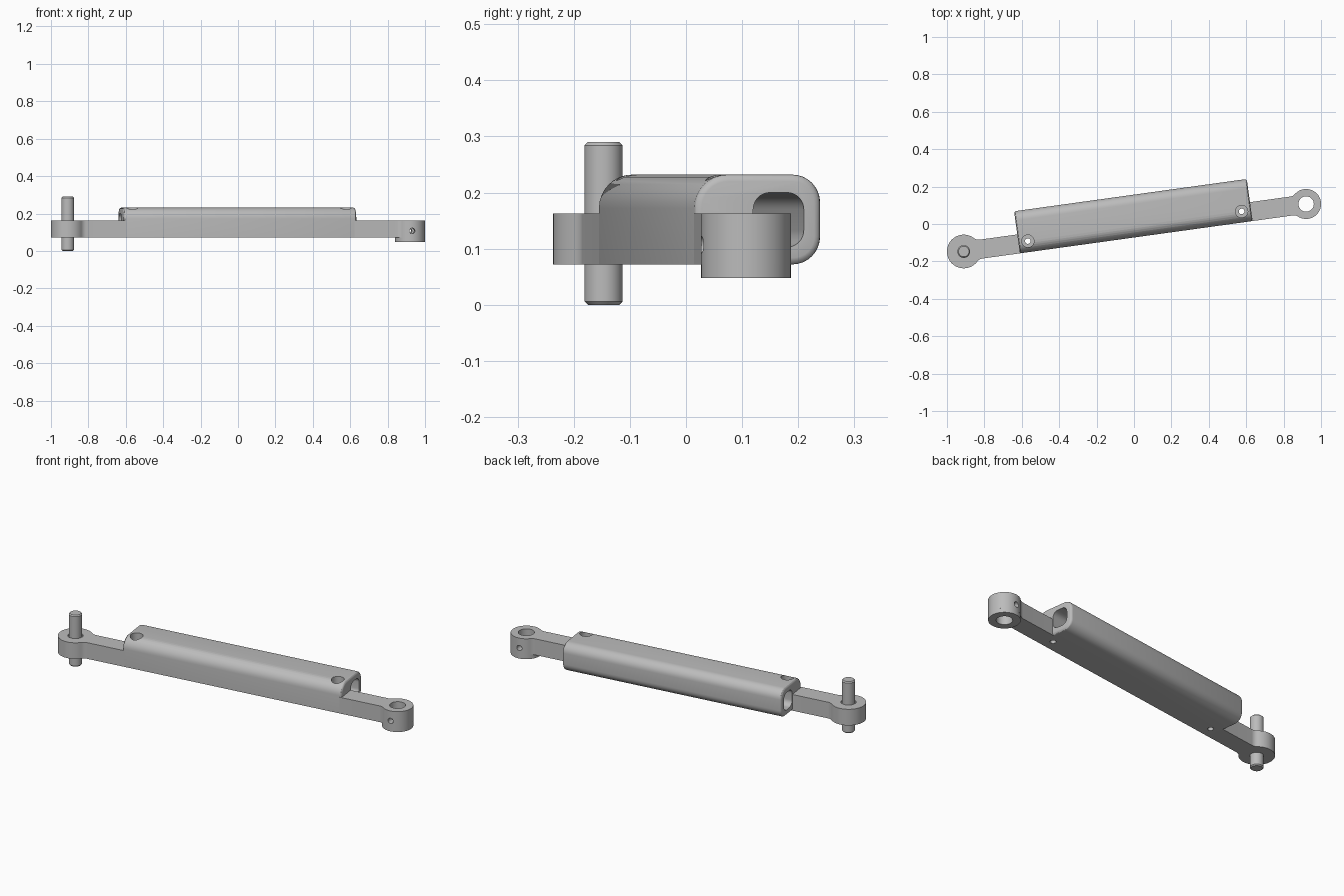
import bpy, bmesh, math
from math import cos, sin, pi
from mathutils import Matrix, Vector

if "Cube" in bpy.data.objects:
    bpy.data.objects.remove(bpy.data.objects["Cube"], do_unlink=True)

# Single plain metal colour
metal = bpy.data.materials.new("grey_metal")
metal.use_nodes = True
GREY = (0.5, 0.5, 0.5, 1)
metal.diffuse_color = GREY
metal.node_tree.nodes["Principled BSDF"].inputs["Base Color"].default_value = GREY

# The whole link is built along x, then turned about z
PLACE = Matrix.Translation((0.005, -0.02, 0)) @ Matrix.Rotation(math.radians(7.9), 4, 'Z')
EYE = 0.924          # distance of each eye from the middle
HALF = 0.051         # half width of the bars
BOTTOM, TOP = 0.072, 0.163
BODY_END = 0.628


def prism(name, outline, start, end, axis='Z', bevel=0, segments=1, matrix=Matrix()):
    """Extrude a 2D outline along an axis, optionally bevelling both rims."""
    place = {'Z': lambda a, b, t: (a, b, t),
             'X': lambda a, b, t: (t, a, b),
             'Y': lambda a, b, t: (b, t, a)}[axis]
    bm = bmesh.new()
    face = bm.faces.new([bm.verts.new(place(a, b, start)) for a, b in outline])
    grown = bmesh.ops.extrude_face_region(bm, geom=[face])["geom"]
    shift = Vector(place(0, 0, end - start))
    bmesh.ops.translate(bm, verts=[g for g in grown if isinstance(g, bmesh.types.BMVert)], vec=shift)
    bmesh.ops.recalc_face_normals(bm, faces=bm.faces)
    if bevel:
        direction = shift.normalized()
        rims = [e for e in bm.edges
                if abs((e.verts[0].co - e.verts[1].co).dot(direction)) < 1e-6]
        bmesh.ops.bevel(bm, geom=rims, offset=bevel, segments=segments, profile=0.5, affect='EDGES')
    bm.transform(matrix)
    bmesh.ops.recalc_face_normals(bm, faces=bm.faces)
    mesh = bpy.data.meshes.new(name)
    bm.to_mesh(mesh)
    bm.free()
    mesh.materials.append(metal)
    obj = bpy.data.objects.new(name, mesh)
    bpy.context.collection.objects.link(obj)
    return obj


def circle(radius, a=0, b=0, n=40):
    return [(a + radius * cos(2 * pi * i / n), b + radius * sin(2 * pi * i / n)) for i in range(n)]


def rounded_box(a0, a1, b0, b1, radii, n=8):
    """Rectangle with a radius per corner, starting low-low, going counter-clockwise."""
    points = []
    corners = [(a0, b0, 1, 1), (a1, b0, -1, 1), (a1, b1, -1, -1), (a0, b1, 1, -1)]
    for k, ((a, b, sa, sb), r) in enumerate(zip(corners, radii)):
        if r == 0:
            points.append((a, b))
            continue
        for i in range(n + 1):
            t = pi + (k + i / n) * pi / 2
            points.append((a + sa * r + r * cos(t), b + sb * r + r * sin(t)))
    return points


def eye_arm(radius, fillet, length):
    """Round eye at the origin, blended into a bar running along +x."""
    du = math.sqrt((radius + fillet) ** 2 - (HALF + fillet) ** 2)
    a = math.atan2(HALF + fillet, du)
    upper = [(length, HALF)]
    for i in range(7):
        t = 1.5 * pi + (a - pi / 2) * i / 6
        upper.append((du + fillet * cos(t), HALF + fillet + fillet * sin(t)))
    for i in range(1, 24):
        t = a + (pi - a) * i / 24
        upper.append((radius * cos(t), radius * sin(t)))
    return upper + [(-radius, 0)] + [(x, -y) for x, y in reversed(upper)]


def cut(target, *cutters):
    bpy.context.view_layer.objects.active = target
    for cutter in cutters:
        cutter.hide_render = True
        mod = target.modifiers.new("cut", 'BOOLEAN')
        mod.operation = 'DIFFERENCE'
        mod.solver = 'EXACT'
        mod.object = cutter
        bpy.ops.object.modifier_apply(modifier=mod.name)
        bpy.data.objects.remove(cutter, do_unlink=True)


def finish(obj):
    obj.matrix_world = PLACE
    bpy.ops.object.select_all(action='DESELECT')
    obj.select_set(True)
    bpy.context.view_layer.objects.active = obj
    bpy.ops.object.shade_smooth_by_angle(angle=math.radians(30))


# Hollow rounded sleeve with a slot along it and two counterbored screw holes
body = prism("sleeve_body", rounded_box(-HALF, 0.176, BOTTOM, 0.232, (0, 0.05, 0.05, 0.06)),
             -BODY_END, BODY_END, 'X', bevel=0.012, segments=3)
cut(body, prism("slot", rounded_box(0.054, 0.145, 0.103, 0.2, (0.03,) * 4), -0.8, 0.8, 'X'))
for side in (-1, 1):
    x = side * 0.577
    cut(body,
        prism("counterbore", circle(0.033, x, 0.008), 0.175, 0.3),
        prism("screw_hole", circle(0.015, x, 0.008, 24), 0, 0.3))

# Left bar and eye, holding the pin
arm_length = EYE - 0.612
left_arm = prism("left_arm", eye_arm(0.09, 0.04, arm_length), BOTTOM, TOP,
                 matrix=Matrix.Translation((-EYE, 0, 0)))
cut(left_arm, prism("pin_hole", circle(0.039, -EYE, 0), TOP - 0.008, 0.3))
pin = prism("pin", circle(0.034, -EYE, 0), 0, 0.29, bevel=0.006)

# Right bar and open eye, cross drilled
right_arm = prism("right_arm", eye_arm(0.08, 0.04, arm_length), BOTTOM, TOP,
                  matrix=Matrix.Translation((EYE, 0, 0)) @ Matrix.Rotation(pi, 4, 'Z'))
cut(right_arm,
    prism("eye_hole", circle(0.041, EYE, 0), 0, 0.3),
    prism("cross_hole", circle(0.015, 0.107, EYE, 24), -0.2, 0.2, 'Y'))

# Collar lengthening the right eye downwards
collar = prism("right_eye_collar", circle(0.08, EYE, 0, 48), 0.048, BOTTOM)
cut(collar, prism("collar_hole", circle(0.041, EYE, 0), 0, 0.3))

for part in (body, left_arm, pin, right_arm, collar):
    finish(part)
